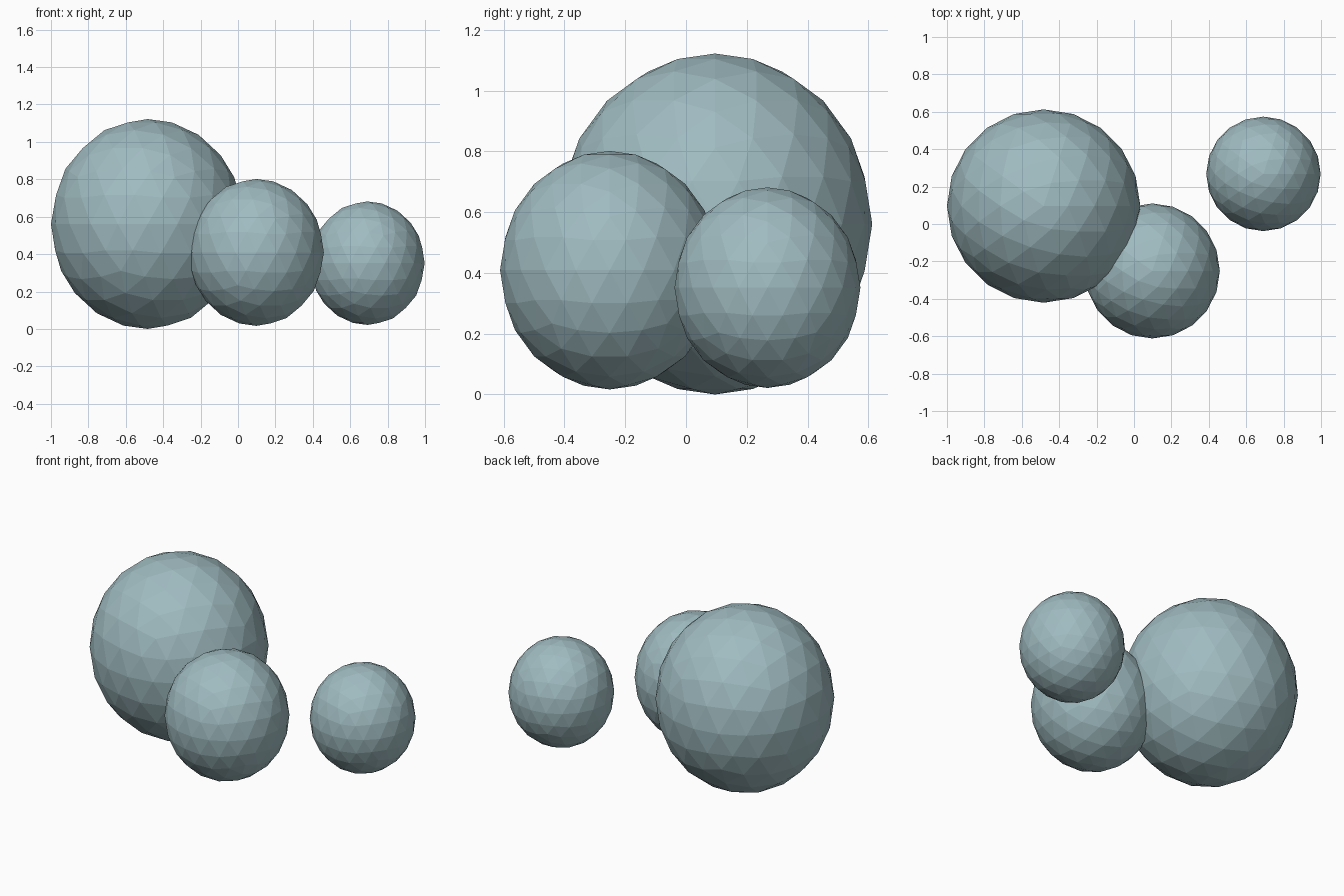
import bpy

if "Cube" in bpy.data.objects:
    bpy.data.objects.remove(bpy.data.objects["Cube"])

# Single dusty teal stone colour
stone = bpy.data.materials.new("dusty_teal")
stone.diffuse_color = (0.35, 0.50, 0.53, 1.0)
stone.use_nodes = True
stone.node_tree.nodes["Principled BSDF"].inputs["Base Color"].default_value = stone.diffuse_color


def boulder(name, centre, radius, half_height):
    """Faceted, slightly tall ball."""
    bpy.ops.mesh.primitive_ico_sphere_add(subdivisions=3, radius=1, location=centre)
    ob = bpy.context.object
    ob.name = name
    ob.scale = (radius, radius, half_height)
    bpy.ops.object.transform_apply(location=False, rotation=False, scale=True)
    bpy.ops.object.shade_flat()
    ob.data.materials.append(stone)
    return ob


# Three boulders, large to small
boulder("large_boulder", (-0.483, 0.096, 0.561), 0.517, 0.561)
boulder("medium_boulder", (0.098, -0.251, 0.409), 0.361, 0.3925)
boulder("small_boulder", (0.692, 0.268, 0.3515), 0.306, 0.330)
